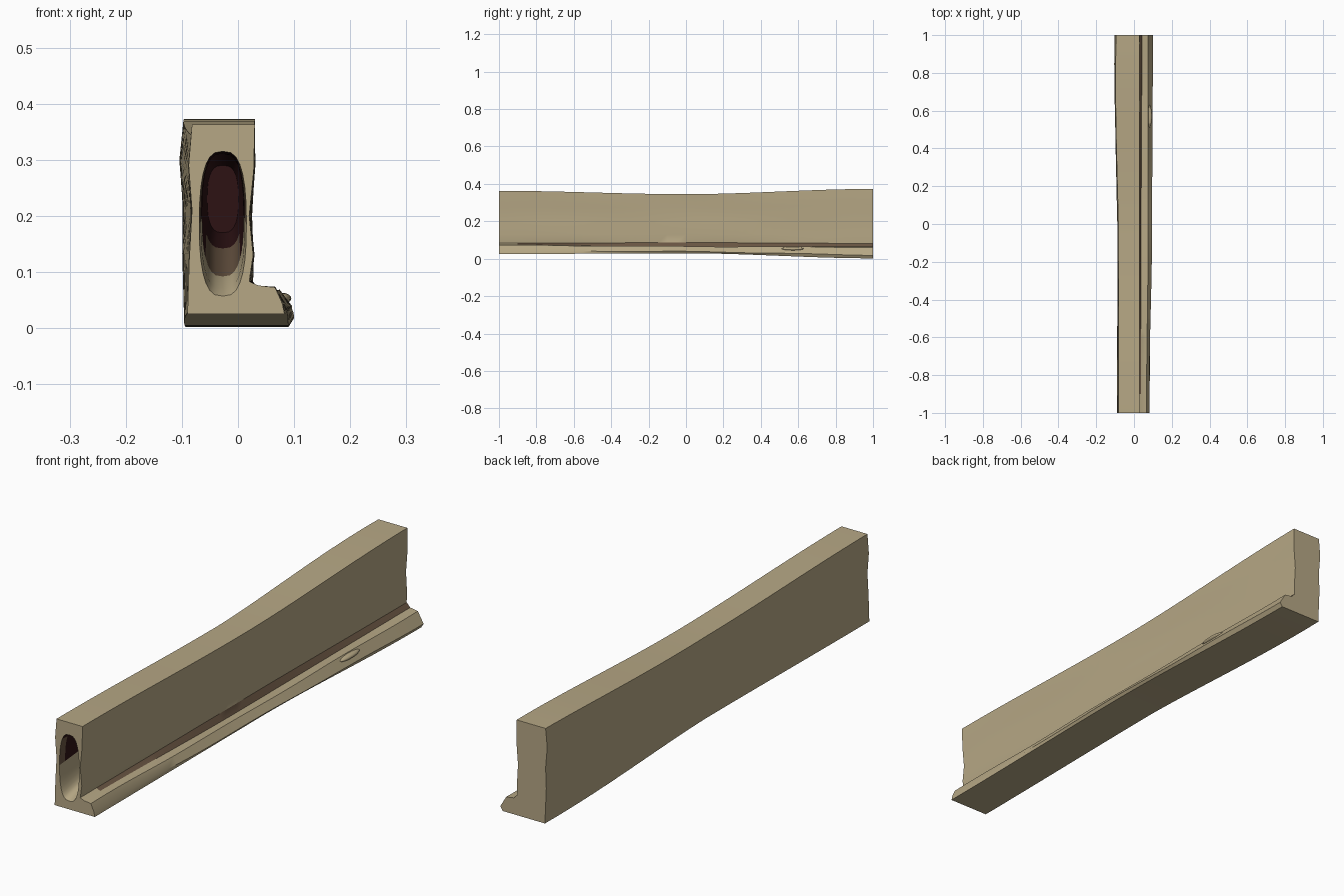
import bpy, bmesh, math
from mathutils import Vector

if "Cube" in bpy.data.objects:
    bpy.data.objects.remove(bpy.data.objects["Cube"])


def material(name, rgb):
    m = bpy.data.materials.new(name)
    m.diffuse_color = (*rgb, 1)
    m.use_nodes = True
    m.node_tree.nodes["Principled BSDF"].inputs["Base Color"].default_value = m.diffuse_color
    return m


wood = material("pale wood", (0.47, 0.39, 0.235))
brown = material("shaded brown", (0.14, 0.09, 0.055))
dark = material("dark hollow", (0.026, 0.006, 0.007))

# L-shaped sections (x, z): front end, middle, back end
FRONT = [(-.09, .025), (.083, .025), (.079, .045), (.066, .072), (.036, .076),
         (.02, .083), (.027, .13), (.02, .2), (.028, .28), (.03, .363),
         (-.082, .363), (-.088, .29), (-.082, .21), (-.087, .12)]
MID = [(-.087, .029), (.088, .029), (.096, .038), (.075, .066), (.038, .062),
       (.024, .086), (.028, .13), (.023, .2), (.026, .27), (.029, .345),
       (-.083, .345), (-.087, .28), (-.083, .2), (-.086, .12)]
BACK = [(-.092, .002), (.09, .002), (.1, .02), (.075, .062), (.042, .066),
        (.027, .082), (.028, .13), (.024, .2), (.031, .29), (.03, .373),
        (-.095, .373), (-.102, .3), (-.095, .22), (-.098, .14)]
N = len(FRONT)
STEPS = 40


def section(y):
    a, b, t = (FRONT, MID, y + 1) if y < 0 else (MID, BACK, y)
    t = t * t * (3 - 2 * t)
    ring = []
    for i, (p, q) in enumerate(zip(a, b)):
        v = Vector((p[0] + (q[0] - p[0]) * t, y, p[1] + (q[1] - p[1]) * t))
        if i in (0, 10, 11, 12, 13) and y > 0:      # belly on the left side
            v.x -= .006 * math.sin(math.pi * y)
        if 6 <= i <= 8 or 11 <= i <= 13:            # carved waviness
            v.x += .0015 * math.sin(7 * y + 2.1 * i) * (1 - y ** 8)
        if i in (2, 3):                             # uneven ledge edge
            v.z += .002 * math.sin(9 * y + i)
        ring.append(v)
    return ring


def skin(bm, r0, r1):
    n = len(r0)
    return [bm.faces.new((r0[i], r0[(i + 1) % n], r1[(i + 1) % n], r1[i]))
            for i in range(n)]


def ring_edges(bm, ring):
    return [bm.edges.get((ring[i], ring[(i + 1) % len(ring)]))
            for i in range(len(ring))]


def finish(bm, name, angle):
    bmesh.ops.recalc_face_normals(bm, faces=bm.faces)
    mesh = bpy.data.meshes.new(name)
    bm.to_mesh(mesh)
    bm.free()
    for m in (wood, brown, dark):
        mesh.materials.append(m)
    ob = bpy.data.objects.new(name, mesh)
    bpy.context.collection.objects.link(ob)
    bpy.ops.object.select_all(action='DESELECT')
    ob.select_set(True)
    bpy.context.view_layer.objects.active = ob
    bpy.ops.object.shade_smooth_by_angle(angle=math.radians(angle))
    return ob


# Beam body: lofted sections, with the gutter beside the upright in brown
bm = bmesh.new()
rings = []
for k in range(STEPS + 1):
    y = -1 + 2 * k / STEPS
    rings.append([bm.verts.new(v) for v in section(y)])
for k in range(STEPS):
    faces = skin(bm, rings[k], rings[k + 1])
    if k > 1:
        faces[4].material_index = 1
bm.faces.new(rings[-1])

# Hollow in the front end: (depth, half width, floor z, roof z)
HOLLOW = [(0, .042, .057, .315), (.03, .039, .07, .313), (.12, .037, .092, .311),
          (.35, .035, .142, .308), (.5, .028, .17, .29)]
M = 28
cave = []
for d, hw, z0, z1 in HOLLOW:
    loop = []
    for i in range(M):
        a = 2 * math.pi * i / M
        c, s = math.cos(a), math.sin(a)
        x = -.027 + hw * math.copysign(abs(c) ** .7, c)
        z = (z0 + z1) / 2 + (z1 - z0) / 2 * math.copysign(abs(s) ** .8, s)
        loop.append(bm.verts.new((x, -1 + d, z)))
    cave.append(loop)
for k in range(len(cave) - 1):
    for f in skin(bm, cave[k], cave[k + 1]):
        z = f.calc_center_median().z
        if k < 2 and z < .2:
            f.material_index = 0
        else:
            f.material_index = 1 if z < .15 or (k == 0 and z < .29) else 2
bm.faces.new(cave[-1]).material_index = 2

# Front end face around the hollow
bmesh.ops.triangle_fill(bm, use_beauty=True, use_dissolve=False,
                        edges=ring_edges(bm, rings[0]) + ring_edges(bm, cave[0]))
finish(bm, "beam", 35)

# Knot on the ledge
bm = bmesh.new()
bmesh.ops.create_uvsphere(bm, u_segments=20, v_segments=12, radius=1)
for v in bm.verts:
    v.co = Vector((.078 + .017 * v.co.x, .57 + .062 * v.co.y, .053 + .01 * v.co.z))
finish(bm, "ledge_knot", 60)
